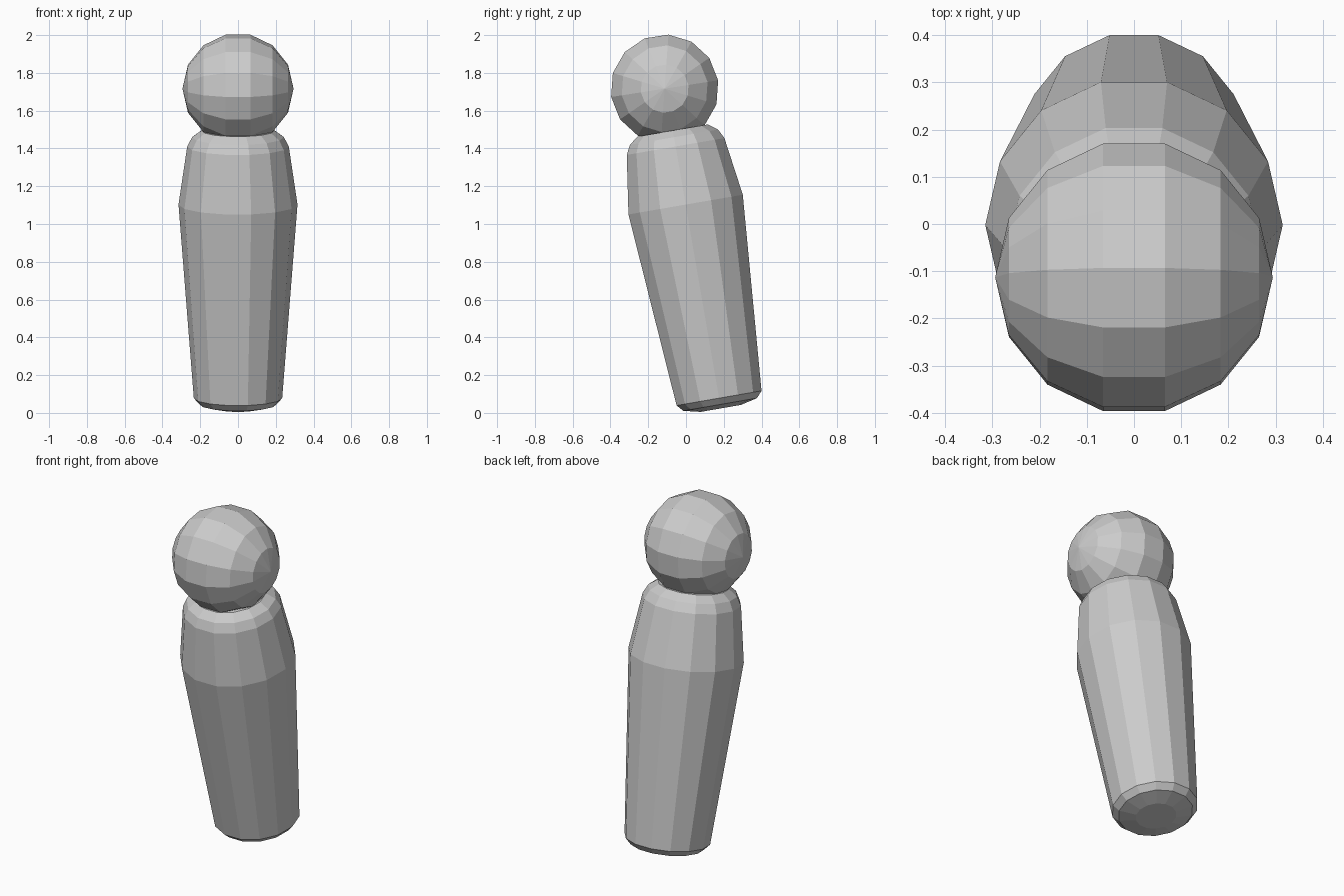
import bpy, bmesh
from math import sin, cos, pi, radians

if "Cube" in bpy.data.objects:
    bpy.data.objects.remove(bpy.data.objects["Cube"])

SIDES = 14
TILT = radians(9.8)


def new_object(name, bm):
    bmesh.ops.recalc_face_normals(bm, faces=bm.faces[:])
    mesh = bpy.data.meshes.new(name)
    bm.to_mesh(mesh)
    bm.free()
    obj = bpy.data.objects.new(name, mesh)
    bpy.context.collection.objects.link(obj)
    return obj


def lathe(name, profile):
    """Stack of 14-sided rings (radius, height) with flat end caps."""
    bm = bmesh.new()
    rings = [[bm.verts.new((r * cos(2 * pi * i / SIDES), r * sin(2 * pi * i / SIDES), h))
              for i in range(SIDES)] for r, h in profile]
    for a, b in zip(rings, rings[1:]):
        for i in range(SIDES):
            j = (i + 1) % SIDES
            bm.faces.new((a[i], a[j], b[j], b[i]))
    bm.faces.new(rings[0])
    bm.faces.new(rings[-1])
    return new_object(name, bm)


# Leaning tapered body with rounded ends
body = lathe("body", [(0.111, -0.055), (0.203, -0.034), (0.234, 0.0),
                      (0.315, 1.04), (0.269, 1.352), (0.243, 1.402), (0.194, 1.438)])
body.location = (0, 0.175, 0.078)
body.rotation_euler = (TILT, 0, 0)

# Faceted ball head, poles pointing sideways
bm = bmesh.new()
bmesh.ops.create_uvsphere(bm, u_segments=SIDES, v_segments=7, radius=0.294)
head = new_object("head", bm)
head.location = (0, -0.113, 1.7165)
# lay the pole axis along x, then pitch the ball slightly
bpy.context.view_layer.update()
from mathutils import Matrix
head.data.transform(Matrix.Rotation(radians(-4), 4, 'X') @ Matrix.Rotation(radians(90), 4, 'Y'))
# put a vertex on the local y axis before the pitch: 14 segments start on local x
step = pi / SIDES
head.data.transform(Matrix.Rotation(step, 4, 'X'))
